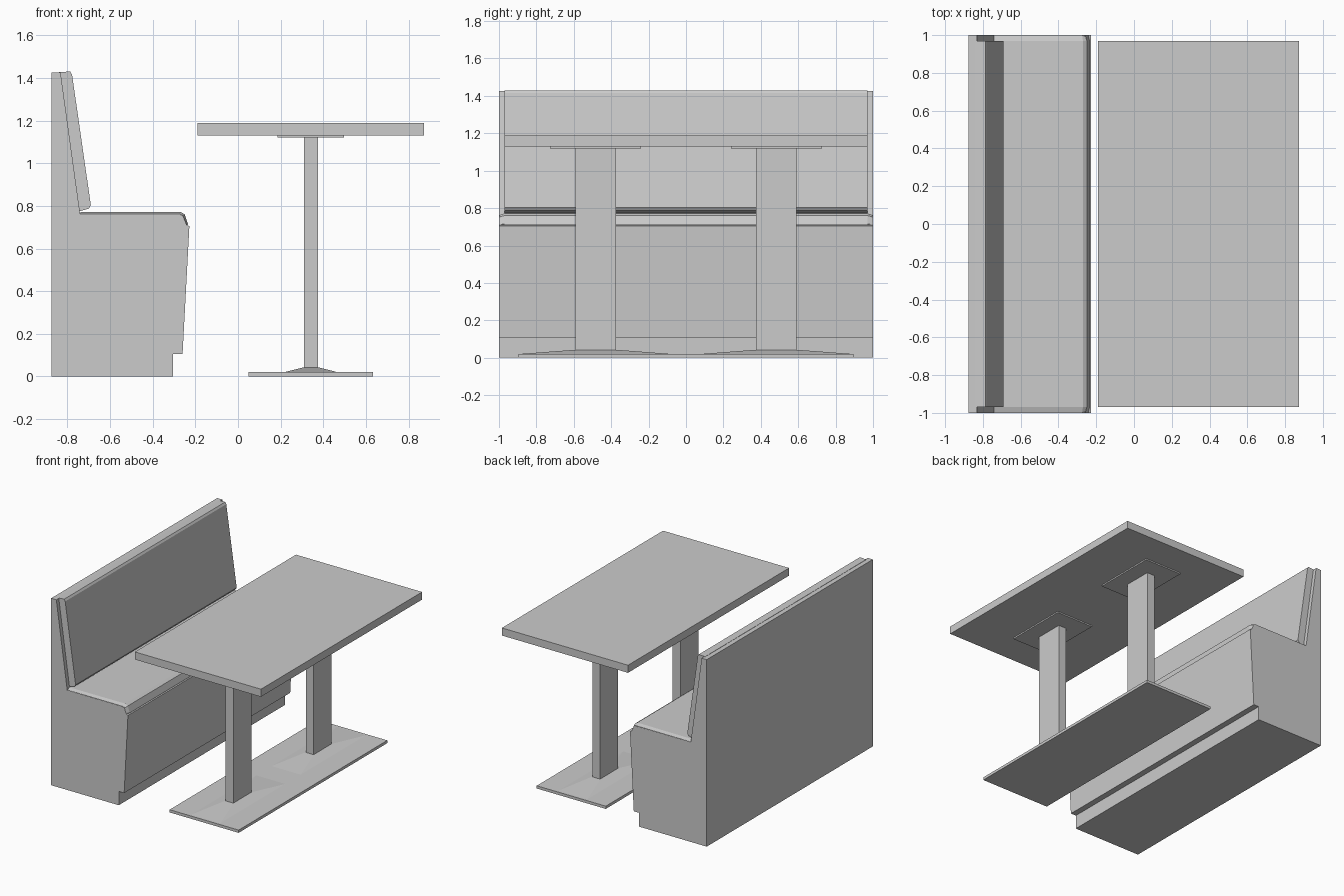
import bpy, bmesh

if "Cube" in bpy.data.objects:
    bpy.data.objects.remove(bpy.data.objects["Cube"])


def loft(name, sections):
    """Join XZ profiles placed at successive y stations into a closed solid."""
    bm = bmesh.new()
    rings = [[bm.verts.new((x, y, z)) for x, z in prof] for y, prof in sections]
    n = len(rings[0])
    for a, b in zip(rings, rings[1:]):
        for i in range(n):
            bm.faces.new((a[i], a[(i + 1) % n], b[(i + 1) % n], b[i]))
    bm.faces.new(rings[0])
    bm.faces.new(rings[-1][::-1])
    return finish(name, bm)


def frustum(name, bottom, top):
    """Box or tapered block; each end is (x0, x1, y0, y1, z)."""
    bm = bmesh.new()
    rings = []
    for x0, x1, y0, y1, z in (bottom, top):
        rings.append([bm.verts.new(p) for p in
                      ((x0, y0, z), (x1, y0, z), (x1, y1, z), (x0, y1, z))])
    a, b = rings
    for i in range(4):
        bm.faces.new((a[i], a[(i + 1) % 4], b[(i + 1) % 4], b[i]))
    bm.faces.new(a[::-1])
    bm.faces.new(b)
    return finish(name, bm)


def finish(name, bm):
    bmesh.ops.recalc_face_normals(bm, faces=bm.faces[:])
    mesh = bpy.data.meshes.new(name)
    bm.to_mesh(mesh)
    bm.free()
    obj = bpy.data.objects.new(name, mesh)
    bpy.context.collection.objects.link(obj)
    return obj


def box(name, x0, x1, y0, y1, z0, z1):
    return frustum(name, (x0, x1, y0, y1, z0), (x0, x1, y0, y1, z1))


# Bench carcass with toe kick and leaning back
body = [(-0.875, 0), (-0.305, 0), (-0.305, 0.105), (-0.26, 0.105),
        (-0.228, 0.705), (-0.24, 0.71), (-0.262, 0.758), (-0.74, 0.76),
        (-0.832, 1.425), (-0.875, 1.425)]
loft("bench_body", [(-1, body), (1, body)])

# Seat pad: rounded front edge, shrinking slightly at both ends
pad_end = [(-0.76, 0.72), (-0.76, 0.762), (-0.275, 0.762),
           (-0.258, 0.752), (-0.243, 0.712), (-0.26, 0.70)]
pad_mid = [(-0.76, 0.72), (-0.76, 0.77), (-0.27, 0.772),
           (-0.25, 0.76), (-0.235, 0.715), (-0.24, 0.69)]
loft("seat_pad", [(-0.999, pad_end), (-0.97, pad_mid), (0.97, pad_mid), (0.999, pad_end)])

# Back cushion
cushion = [(-0.742, 0.775), (-0.70, 0.787), (-0.69, 0.803), (-0.778, 1.415),
           (-0.787, 1.43), (-0.84, 1.427), (-0.84, 1.40), (-0.76, 0.80)]
loft("back_cushion", [(-0.97, cushion), (0.97, cushion)])

# Table top and floor plate
box("table_top", -0.19, 0.873, -0.97, 0.97, 1.13, 1.188)
box("floor_plate", 0.05, 0.632, -0.895, 0.895, 0, 0.021)

# Twin posts with top plates and raised bases
for side, s in (("front", -1), ("back", 1)):
    def ys(a, b):
        return sorted((s * a, s * b))
    box(side + "_post", 0.31, 0.375, *ys(0.375, 0.592), 0.03, 1.125)
    box(side + "_top_plate", 0.185, 0.497, *ys(0.24, 0.727), 1.12, 1.131)
    frustum(side + "_post_base", (0.215, 0.467, *ys(0.08, 0.89), 0.02),
            (0.305, 0.38, *ys(0.365, 0.60), 0.042))
